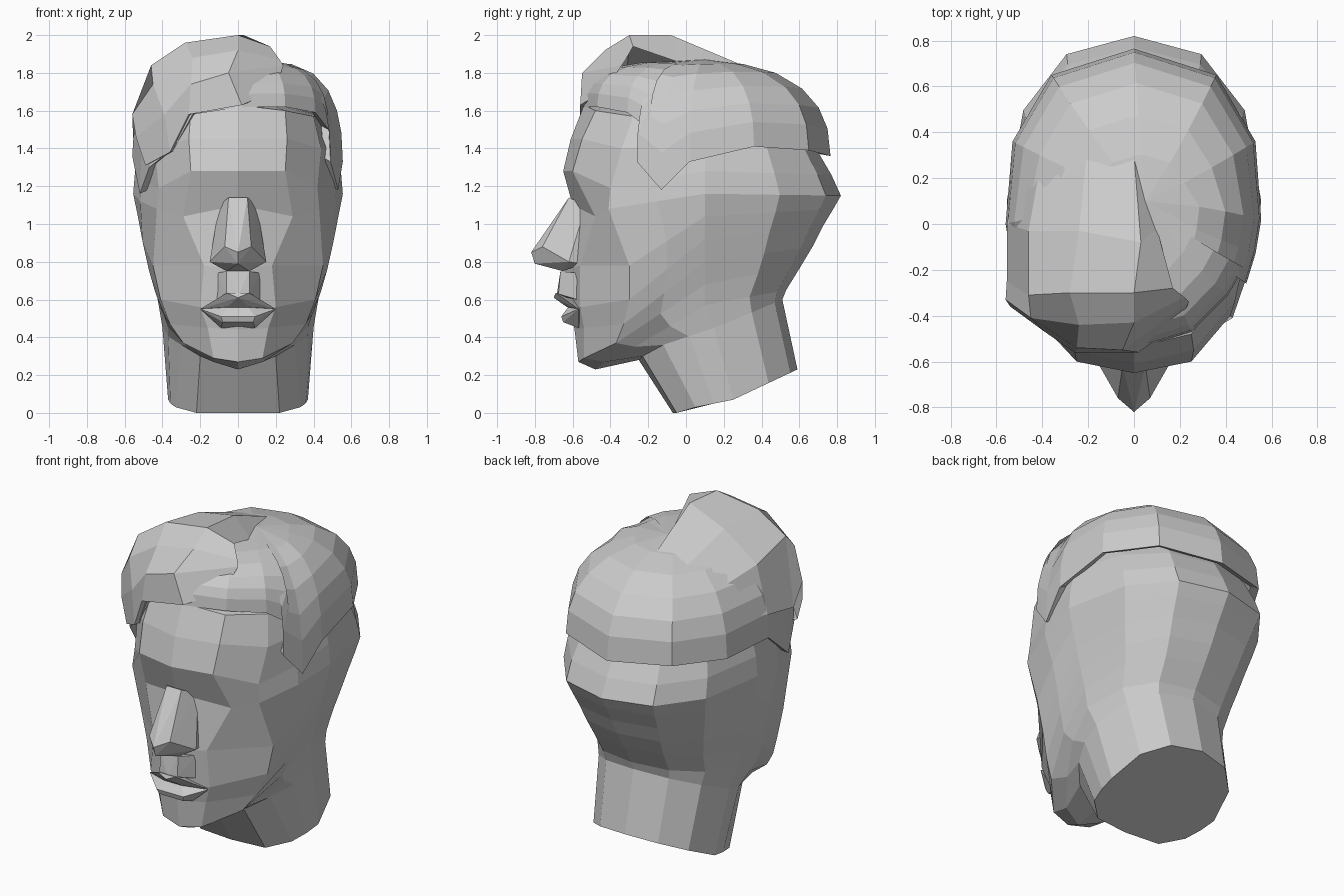
import bpy, bmesh
from math import sin, cos, pi


def finish(name, bm):
    bmesh.ops.remove_doubles(bm, verts=bm.verts, dist=0.0005)
    bmesh.ops.recalc_face_normals(bm, faces=bm.faces)
    me = bpy.data.meshes.new(name)
    bm.to_mesh(me)
    bm.free()
    ob = bpy.data.objects.new(name, me)
    bpy.context.collection.objects.link(ob)
    return ob


def loft(name, rows, closed=True, cap_first=False, apex=None):
    bm = bmesh.new()
    vs = [[bm.verts.new(p) for p in r] for r in rows]
    n = len(rows[0])
    for a, b in zip(vs, vs[1:]):
        for i in range(n if closed else n - 1):
            j = (i + 1) % n
            bm.faces.new((a[i], a[j], b[j], b[i]))
    if cap_first:
        bm.faces.new(vs[0])
    if apex:
        top = bm.verts.new(apex)
        for i in range(n):
            bm.faces.new((vs[-1][i], vs[-1][(i + 1) % n], top))
    return finish(name, bm)


def hull(name, half):
    bm = bmesh.new()
    for x, y, z in half:
        bm.verts.new((x, y, z))
        if x:
            bm.verts.new((-x, y, z))
    res = bmesh.ops.convex_hull(bm, input=bm.verts)
    loose = [g for g in res["geom_interior"] if isinstance(g, bmesh.types.BMVert)]
    bmesh.ops.delete(bm, geom=loose, context='VERTS')
    return finish(name, bm)


# Head and neck: face profile (centre, inner, cheek edge) per level
face = [
    [(0, -.07, 0), (.22, -.05, 0), (.33, .05, .03)],
    [(0, -.25, .28), (.2, -.23, .30), (.3, -.12, .36)],
    [(0, -.48, .23), (.13, -.43, .27), (.26, -.27, .35)],
    [(0, -.57, .27), (.13, -.54, .29), (.29, -.37, .37)],
    [(0, -.59, .44), (.16, -.54, .45), (.36, -.33, .47)],
    [(0, -.61, .57), (.2, -.56, .56), (.41, -.30, .60)],
    [(0, -.64, .76), (.18, -.56, .78), (.45, -.30, .78)],
    [(0, -.60, 1.1), (.29, -.48, 1.04), (.43, -.41, 1.08)],
    [(0, -.65, 1.28), (.25, -.60, 1.28), (.42, -.40, 1.19)],
    [(0, -.61, 1.45), (.26, -.55, 1.45), (.44, -.34, 1.40)],
    [(0, -.54, 1.63), (.25, -.48, 1.60), (.40, -.28, 1.57)],
]
# Side and back per level: half width, its y and z, back y and z
sides = [
    (.37, .25, .07, .59, .23), (.40, .15, .45, .51, .60),
    (.42, .10, .57, .53, .65), (.44, .10, .68, .61, .78),
    (.47, .10, .80, .67, .88), (.50, .10, .92, .72, .98),
    (.53, .10, 1.04, .78, 1.08), (.555, .10, 1.16, .82, 1.15),
    (.545, .10, 1.28, .77, 1.26), (.51, .10, 1.42, .70, 1.38),
    (.42, .10, 1.58, .56, 1.58),
]
rings = []
for f, (w, ym, zm, yb, zb) in zip(face, sides):
    x, y, z = f[2]
    half = f + [(x + .7 * (w - x), (y + ym) / 2, (z + zm) / 2), (w, ym, zm)]
    for fx, fy in ((.87, .55), (.53, .89)):
        half.append((w * fx, ym + fy * (yb - ym), zm + fy * (zb - zm)))
    half.append((0, yb, zb))
    rings.append(half + [(-p[0], p[1], p[2]) for p in half[-2:0:-1]])
loft("head", rings, cap_first=True, apex=(0, 0, 1.70))

# Nose, groove under the nose, and lips
hull("nose", [(.05, -.62, 1.14), (.10, -.53, 1.1), (.07, -.76, .88), (0, -.82, .85),
              (0, -.80, .79), (.15, -.62, .80), (.13, -.55, .79), (.06, -.65, .75)])
hull("philtrum", [(.06, -.665, .75), (.06, -.675, .63), (0, -.685, .62),
                  (.12, -.57, .74), (.12, -.575, .60)])
hull("upper_lip", [(.06, -.69, .635), (0, -.70, .61), (.2, -.57, .55),
                   (.06, -.63, .56), (0, -.5, .57)])
hull("lower_lip", [(.2, -.57, .55), (.09, -.66, .51), (.08, -.65, .48),
                   (.09, -.57, .45), (.05, -.62, .565), (0, -.5, .5)])

# Hair cap: hairline running right, back, left, then domed to the crown
hairline = [
    (.02, -.54, 1.62), (.25, -.47, 1.62), (.41, -.31, 1.59), (.48, -.19, 1.50),
    (.49, -.26, 1.33), (.53, -.13, 1.18), (.555, .02, 1.33), (.53, .36, 1.41),
    (.36, .65, 1.39), (0, .765, 1.36), (-.36, .65, 1.38), (-.53, .36, 1.36),
    (-.56, 0, 1.36), (-.52, -.25, 1.16), (-.47, -.38, 1.30), (-.34, -.47, 1.40),
    (-.24, -.54, 1.58),
]
cx, cy, top = .05, .10, 1.86
levels = [[(x * .92, cy + (y - cy) * .93, z + .02) for x, y, z in hairline], hairline]
for a in (.15, .3, .47, .66, .84):
    c, s = cos(a * pi / 2), sin(a * pi / 2) ** .85
    levels.append([(cx + (x - cx) * c ** (.55 if y < .1 else .75),
                    cy + (y - cy) * c ** (.45 if y < 0 else .85),
                    z + (top - z) * s) for x, y, z in hairline])
loft("hair_cap", levels, apex=(cx, cy, top + .01))

# Swept fringe, raised on the left of the parting
fringe = [
    [(-.48, .36, 1.58), (-.39, .36, 1.70), (-.2, .36, 1.79), (0, .30, 1.84), (.08, .26, 1.85)],
    [(-.555, 0, 1.50), (-.46, -.03, 1.77), (-.24, -.03, 1.93), (.03, -.08, 2.0), (.10, -.02, 1.85)],
    [(-.555, -.25, 1.45), (-.46, -.31, 1.84), (-.28, -.3, 1.96), (0, -.3, 2.0), (.17, -.28, 1.94)],
    [(-.56, -.33, 1.58), (-.45, -.41, 1.74), (-.24, -.44, 1.88), (0, -.43, 1.92), (.22, -.32, 1.87)],
    [(-.54, -.36, 1.46), (-.39, -.47, 1.58), (-.25, -.54, 1.74), (-.05, -.55, 1.80), (.24, -.34, 1.84)],
    [(-.49, -.38, 1.31), (-.36, -.49, 1.38), (-.26, -.56, 1.58), (.02, -.56, 1.63), (.20, -.43, 1.71)],
    [(-.44, -.25, 1.33), (-.30, -.36, 1.40), (-.24, -.46, 1.58), (.02, -.50, 1.63), (.18, -.40, 1.69)],
]
loft("fringe", fringe, closed=False)
